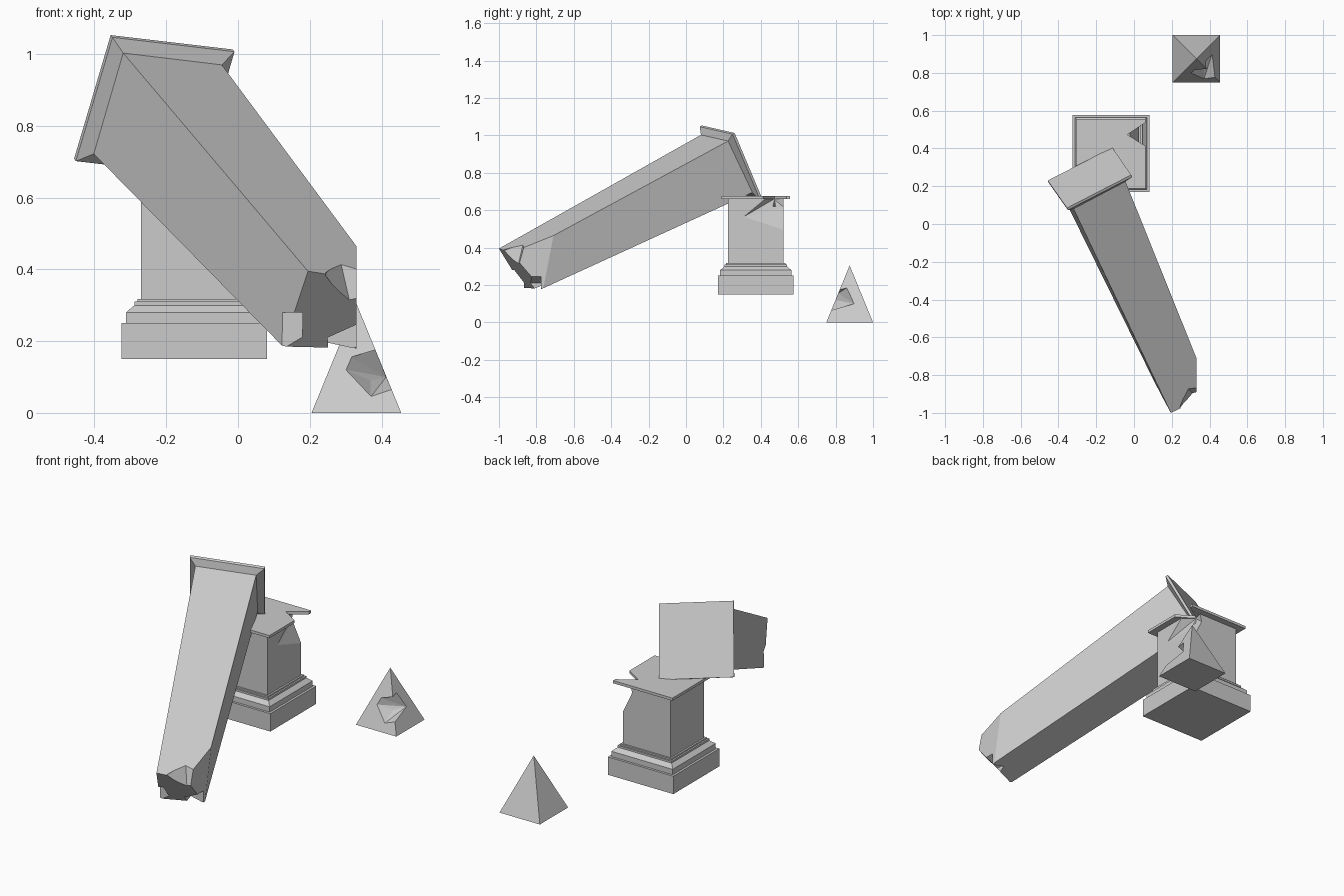
import bpy, bmesh
from mathutils import Vector

if "Cube" in bpy.data.objects:
    bpy.data.objects.remove(bpy.data.objects["Cube"])


def make_object(name, bm):
    bmesh.ops.recalc_face_normals(bm, faces=bm.faces)
    mesh = bpy.data.meshes.new(name)
    bm.to_mesh(mesh)
    bm.free()
    ob = bpy.data.objects.new(name, mesh)
    bpy.context.collection.objects.link(ob)
    return ob


def loft(name, rings):
    """Closed solid through a series of four-cornered rings."""
    bm = bmesh.new()
    loops = [[bm.verts.new(p) for p in ring] for ring in rings]
    for a, b in zip(loops, loops[1:]):
        for i in range(4):
            j = (i + 1) % 4
            bm.faces.new((a[i], a[j], b[j], b[i]))
    bm.faces.new(loops[0])
    bm.faces.new(loops[-1])
    return make_object(name, bm)


def square(cx, cy, half, z):
    return [(cx + sx * half, cy + sy * half, z)
            for sx, sy in ((-1, -1), (1, -1), (1, 1), (-1, 1))]


def prism_y(outline, y0, y1):
    return [(x, y, z) for y in (y0, y1) for x, z in outline]


def chip(ob, points):
    """Break away the convex hull of the points from an object."""
    bm = bmesh.new()
    for p in points:
        bm.verts.new(p)
    res = bmesh.ops.convex_hull(bm, input=bm.verts)
    loose = [v for v in bm.verts if not v.link_faces]
    bmesh.ops.delete(bm, geom=loose, context='VERTS')
    cutter = make_object("chip_cutter", bm)
    cutter.hide_render = True
    mod = ob.modifiers.new("chip", 'BOOLEAN')
    mod.operation = 'DIFFERENCE'
    mod.solver = 'EXACT'
    mod.object = cutter
    bpy.context.view_layer.update()
    result = bpy.data.meshes.new_from_object(
        ob.evaluated_get(bpy.context.evaluated_depsgraph_get()))
    ob.modifiers.clear()
    ob.data = result
    bpy.data.objects.remove(cutter)


# Stepped pedestal with a thin cap slab
profile = [(0.203, 0.15), (0.203, 0.25), (0.19, 0.25), (0.19, 0.28),
           (0.167, 0.30), (0.167, 0.31), (0.158, 0.31), (0.158, 0.318),
           (0.148, 0.318), (0.148, 0.66), (0.184, 0.66), (0.184, 0.675)]
pedestal = loft("pedestal", [square(-0.122, 0.373, h, z) for h, z in profile])
# broken back right corner of the shaft, and notch in the slab
chip(pedestal, [(0.03, 0.30, 0.56), (0.03, 0.53, 0.485), (-0.035, 0.47, 0.6595),
                (-0.03, 0.53, 0.61), (0.03, 0.42, 0.6595), (0.03, 0.53, 0.6595),
                (-0.02, 0.53, 0.6595)])
chip(pedestal, [(x, y, z) for z in (0.62, 0.70)
                for x, y in ((-0.035, 0.473), (0.08, 0.40), (0.08, 0.55))])

# Fallen tapered pillar: square foot slab, bevel, then the long shaft
foot = [Vector(p) for p in ((-0.355, 0.085, 1.053), (-0.015, 0.26, 1.013),
                            (-0.115, 0.405, 0.668), (-0.457, 0.23, 0.708))]
axis = Vector((0.366, -0.814, -0.448))
rim = [p + axis * 0.014 for p in foot]
shaft_top = [(-0.32, 0.08, 1.003), (-0.045, 0.225, 0.97),
             (-0.127, 0.355, 0.695), (-0.402, 0.20, 0.722)]
shaft_end = [(0.195, -1.0, 0.395), (0.407, -0.90, 0.361),
             (0.333, -0.77, 0.18), (0.125, -0.87, 0.185)]
pillar = loft("fallen_pillar", [foot, rim, shaft_top, shaft_end])
# side sheared off, then three chips in the broken end
chip(pillar, [(x, y, z) for x in (0.33, 0.6) for y in (-1.2, -0.4) for z in (0, 0.8)])
chip(pillar, [(0.24, -0.97, 0.385), (0.285, -0.87, 0.425), (0.40, -0.85, 0.41),
              (0.315, -0.90, 0.295), (0.42, -0.88, 0.29), (0.35, -1.1, 0.35),
              (0.30, -1.0, 0.50), (0.42, -0.88, 0.50)])
chip(pillar, prism_y([(0.255, 0.05), (0.25, 0.21), (0.45, 0.30), (0.45, 0.05)], -1.1, -0.775))
chip(pillar, prism_y([(0.0, 0.05), (0.18, 0.05), (0.18, 0.28), (0.0, 0.28)], -1.1, -0.865))

# Broken-off pyramid tip lying on the ground
bm = bmesh.new()
base = [bm.verts.new(p) for p in square(0.33, 0.875, 0.125, 0)]
apex = bm.verts.new((0.33, 0.875, 0.305))
bm.faces.new(base)
for i in range(4):
    bm.faces.new((base[i], base[(i + 1) % 4], apex))
tip = make_object("pyramid_tip", bm)
# chip in its front right edge
chip(tip, [(0.30, 0.798, 0.12), (0.315, 0.812, 0.155), (0.383, 0.82, 0.175),
           (0.43, 0.775, 0.065), (0.37, 0.766, 0.045), (0.38, 0.86, 0.185),
           (0.413, 0.90, 0.10), (0.34, 0.83, 0.13), (0.37, 0.845, 0.09),
           (0.50, 0.70, 0.15)])
